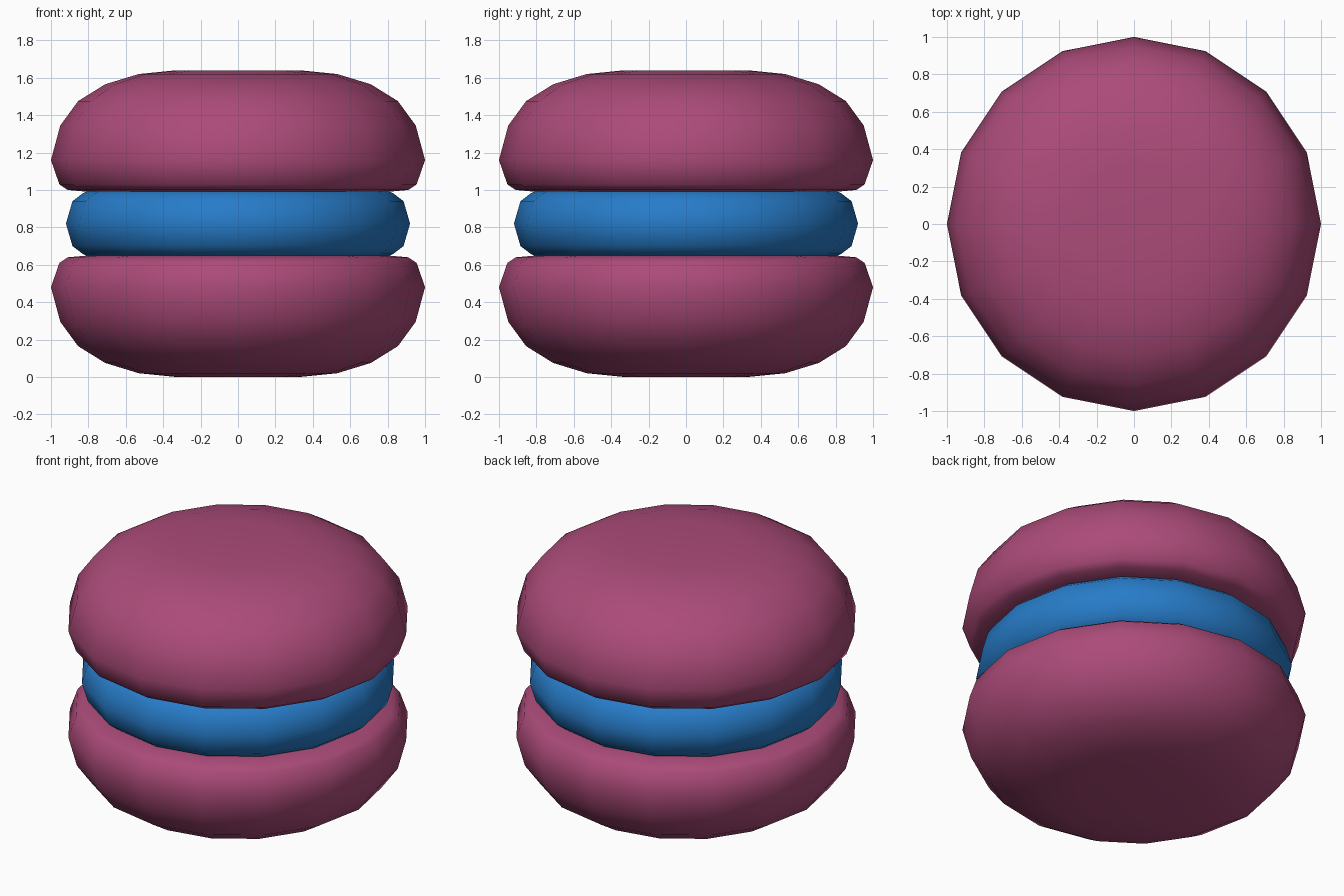
import bpy
import bmesh
from math import cos, sin, pi

SIDES = 16
MID_Z = 0.82

old = bpy.data.objects.get("Cube")
if old:
    bpy.data.objects.remove(old, do_unlink=True)


def make_material(name, colour):
    mat = bpy.data.materials.new(name)
    mat.use_nodes = True
    mat.diffuse_color = colour
    mat.node_tree.nodes["Principled BSDF"].inputs["Base Color"].default_value = colour
    return mat


def lathe(name, profile, mat, flip=1):
    """Turn (radius, height above the middle) points into a capped round solid."""
    bm = bmesh.new()
    rings = []
    for r, h in profile:
        angles = [2 * pi * i / SIDES for i in range(SIDES)]
        rings.append([bm.verts.new((r * cos(a), r * sin(a), MID_Z + flip * h)) for a in angles])
    for upper, lower in zip(rings, rings[1:]):
        for i in range(SIDES):
            j = (i + 1) % SIDES
            bm.faces.new((upper[i], lower[i], lower[j], upper[j]))
    bm.faces.new(rings[0])
    bm.faces.new(rings[-1])
    bmesh.ops.recalc_face_normals(bm, faces=bm.faces)
    for face in bm.faces:
        face.smooth = True
    mesh = bpy.data.meshes.new(name)
    bm.to_mesh(mesh)
    bm.free()
    mesh.materials.append(mat)
    obj = bpy.data.objects.new(name, mesh)
    bpy.context.collection.objects.link(obj)
    return obj


plum = make_material("plum", (0.41, 0.07, 0.19, 1))
blue = make_material("blue", (0.02, 0.2, 0.58, 1))

# Domed shells, the lower one mirrored
shell = [(0.33, 0.82), (0.53, 0.80), (0.71, 0.745), (0.855, 0.655), (0.95, 0.525),
         (1.0, 0.34), (0.955, 0.21), (0.91, 0.18), (0.80, 0.17)]
lathe("top_shell", shell, plum)
lathe("bottom_shell", shell, plum, flip=-1)

# Filling with a bulging rim
half = [(0.80, 0.175), (0.83, 0.162), (0.885, 0.12)]
lathe("filling", half + [(0.92, 0)] + [(r, -h) for r, h in reversed(half)], blue)
